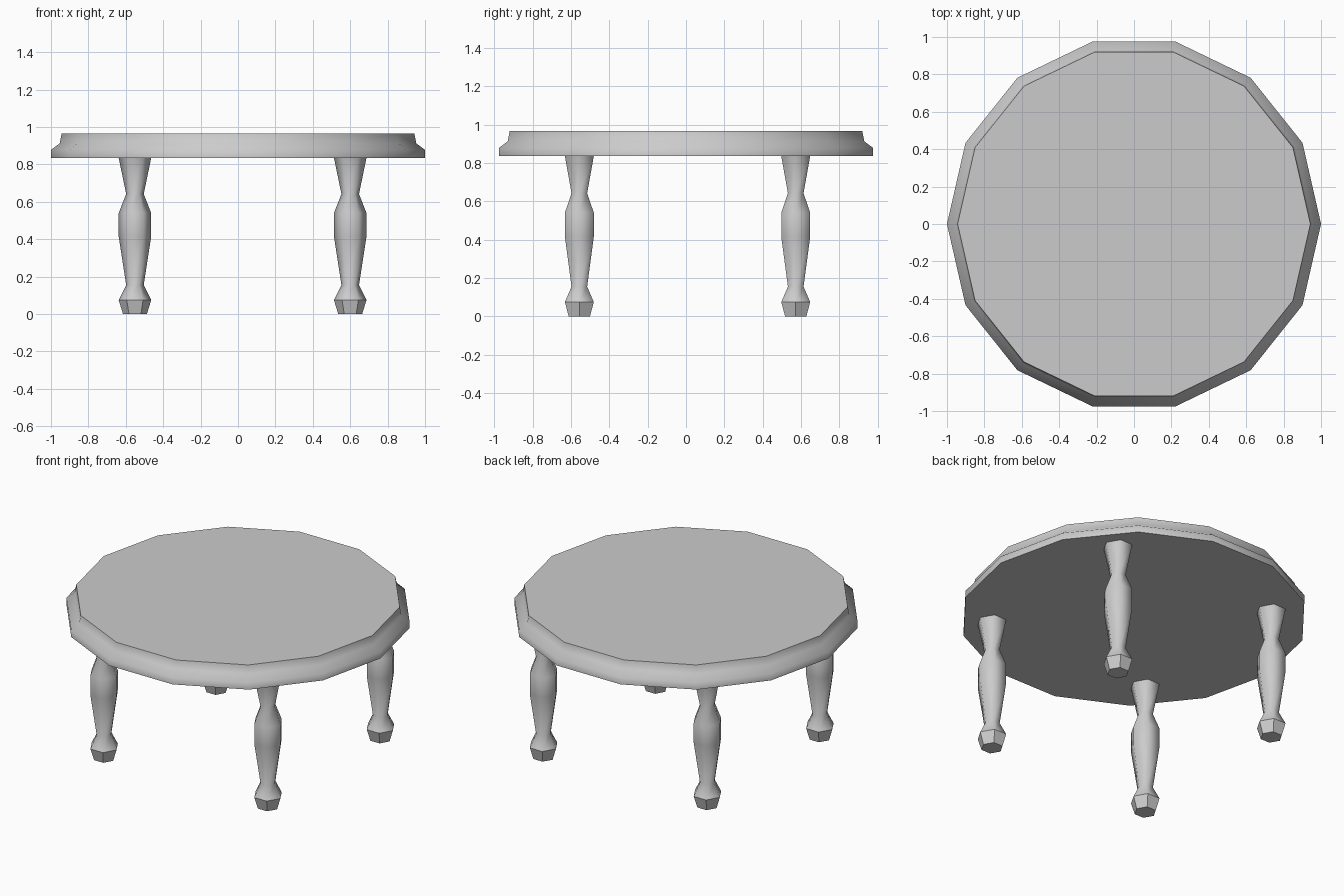
import bpy, bmesh
from math import cos, sin, tau

if "Cube" in bpy.data.objects:
    bpy.data.objects.remove(bpy.data.objects["Cube"])


def lathe(name, profile, sides, location=(0, 0, 0), flat_bands=(), cap_top=True):
    """Revolve (radius, z) points, listed bottom to top, around z."""
    bm = bmesh.new()
    rings = [[bm.verts.new((r * cos(tau * i / sides), r * sin(tau * i / sides), z))
              for i in range(sides)] for r, z in profile]
    for band, (low, high) in enumerate(zip(rings, rings[1:])):
        for i in range(sides):
            j = (i + 1) % sides
            face = bm.faces.new((low[i], low[j], high[j], high[i]))
            face.smooth = band not in flat_bands
    bm.faces.new(rings[0][::-1])
    if cap_top:
        bm.faces.new(rings[-1])
    # keep the outlines of flat faces crisp
    for edge in bm.edges:
        edge.smooth = all(f.smooth for f in edge.link_faces)
    mesh = bpy.data.meshes.new(name)
    bm.to_mesh(mesh)
    bm.free()
    obj = bpy.data.objects.new(name, mesh)
    obj.location = location
    bpy.context.collection.objects.link(obj)
    return obj


# Round table top with a stepped rim
lathe("table_top", [(1.0, 0.835), (1.0, 0.878), (0.953, 0.913), (0.943, 0.965)], 14)

# Turned six-sided legs with faceted feet
leg_profile = [(0.064, 0), (0.087, 0.075), (0.047, 0.155), (0.087, 0.415),
               (0.087, 0.54), (0.047, 0.642), (0.087, 0.835)]
for side, x in (("left", -0.551), ("right", 0.600)):
    for end, y in (("front", -0.556), ("back", 0.572)):
        lathe(f"{end}_{side}_leg", leg_profile, 6, (x, y, 0),
              flat_bands=(0,), cap_top=False)
